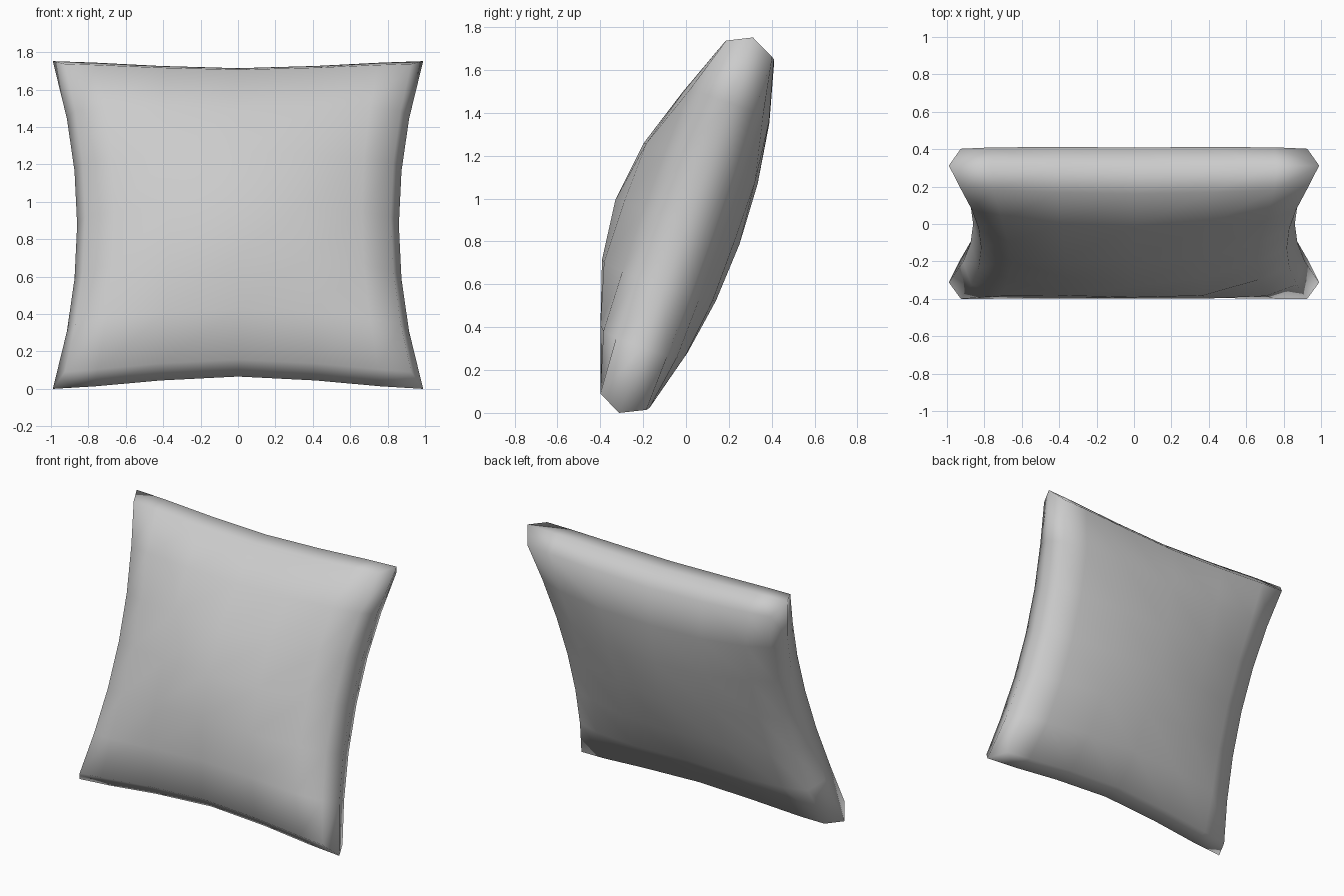
import bpy, bmesh
from mathutils import Vector

if "Cube" in bpy.data.objects:
    bpy.data.objects.remove(bpy.data.objects["Cube"])

ACROSS = [-1, -.95, -.77, -.42, 0, .42, .77, .95, 1]
ALONG = [-1, -.94, -.65, -.33, 0, .33, .65, .94, 1]
UP = Vector((0, .336, .942))       # direction up the leaning cushion
OUT = Vector((0, -.942, .336))     # direction out of its front
CENTRE = Vector((0, 0, .88))


def swell(a, power):
    return max(0, 1 - a * a) ** power


def cushion_point(s, t, side):
    # the seam runs straight from rim column to blunt corner
    seam = max(abs(s), abs(t)) == 1
    if seam:
        s, t = (round(a) if abs(a) > .9 else a for a in (s, t))
    # edges bow inward between the four corners
    x = s * (.86 + .13 * t * t)
    bow = min(1, abs(s) / .9) ** 1.5
    v = t * (.89 + .04 * bow if t > 0 else .86 + .07 * bow)
    # rounded rim plus soft four-sided bulge, fuller at the front
    n = 0
    if not seam:
        a = swell(s, 1.0)
        b = swell(t, 1.4 if side > 0 else .9)
        bulge = .8 * min(a, b) + .2 * a * b
        rim = .115 - .015 * (s * t) ** 2
        n = side * (rim + (.235 if side > 0 else .15) * bulge)
    return CENTRE + Vector((x, 0, 0)) + UP * v + OUT * n


# Front and back sheets welded along the seam
bm = bmesh.new()
for side in (1, -1):
    rows = [[bm.verts.new(cushion_point(s, t, side)) for s in ACROSS] for t in ALONG]
    for j in range(len(ALONG) - 1):
        for i in range(len(ACROSS) - 1):
            bm.faces.new((rows[j][i], rows[j][i + 1], rows[j + 1][i + 1], rows[j + 1][i]))
bmesh.ops.remove_doubles(bm, verts=bm.verts, dist=.0005)
bmesh.ops.dissolve_degenerate(bm, edges=bm.edges, dist=.0005)
# drop leftover slivers from the collapsed corners
loose = [e for e in bm.edges if not e.link_faces]
bmesh.ops.delete(bm, geom=loose, context='EDGES')
bmesh.ops.recalc_face_normals(bm, faces=bm.faces)
for f in bm.faces:
    f.smooth = True

# Stand on the ground
low = min(v.co.z for v in bm.verts)
bmesh.ops.translate(bm, verts=bm.verts, vec=(0, 0, -low))

mesh = bpy.data.meshes.new("cushion")
bm.to_mesh(mesh)
bm.free()
cushion = bpy.data.objects.new("cushion", mesh)
bpy.context.collection.objects.link(cushion)
